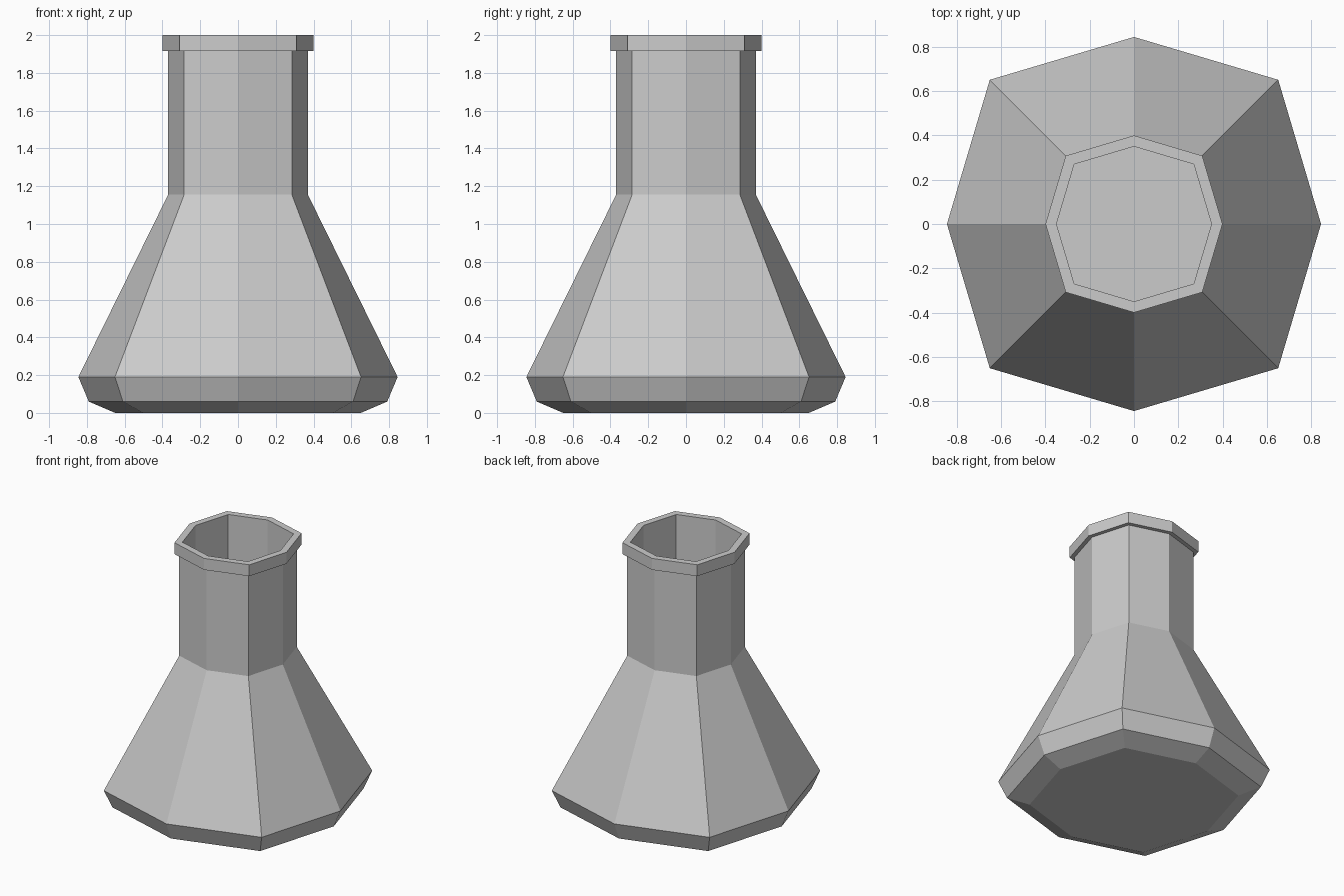
import bpy, bmesh

if "Cube" in bpy.data.objects:
    bpy.data.objects.remove(bpy.data.objects["Cube"])

DIAG = 0.771  # diagonal corners sit at (r * DIAG, r * DIAG)
DIRS = [(1, 0), (DIAG, DIAG), (0, 1), (-DIAG, DIAG),
        (-1, 0), (-DIAG, -DIAG), (0, -1), (DIAG, -DIAG)]


def eight_sided(name, profile, closed=False):
    """Sweep a (radius, z) profile around the uneven octagon."""
    bm = bmesh.new()
    rings = [[bm.verts.new((x * r, y * r, z)) for x, y in DIRS] for r, z in profile]
    pairs = list(zip(rings, rings[1:]))
    if closed:
        pairs.append((rings[-1], rings[0]))
    else:
        bm.faces.new(rings[0])
        bm.faces.new(rings[-1])
    for a, b in pairs:
        for i in range(8):
            j = (i + 1) % 8
            bm.faces.new((a[i], a[j], b[j], b[i]))
    bmesh.ops.recalc_face_normals(bm, faces=bm.faces)
    mesh = bpy.data.meshes.new(name)
    bm.to_mesh(mesh)
    bm.free()
    obj = bpy.data.objects.new(name, mesh)
    bpy.context.collection.objects.link(obj)
    return obj


# Hollow flask: outside going up, lip ring on top, then inside going down
eight_sided("flask", [
    # base and cone
    (0.65, 0.0), (0.79, 0.06), (0.845, 0.19),
    # neck
    (0.37, 1.155), (0.37, 1.915),
    # lip
    (0.40, 1.915), (0.40, 2.0), (0.35, 2.0),
    # inner wall and floor
    (0.35, 1.15), (0.82, 0.195), (0.77, 0.075), (0.645, 0.02),
])
